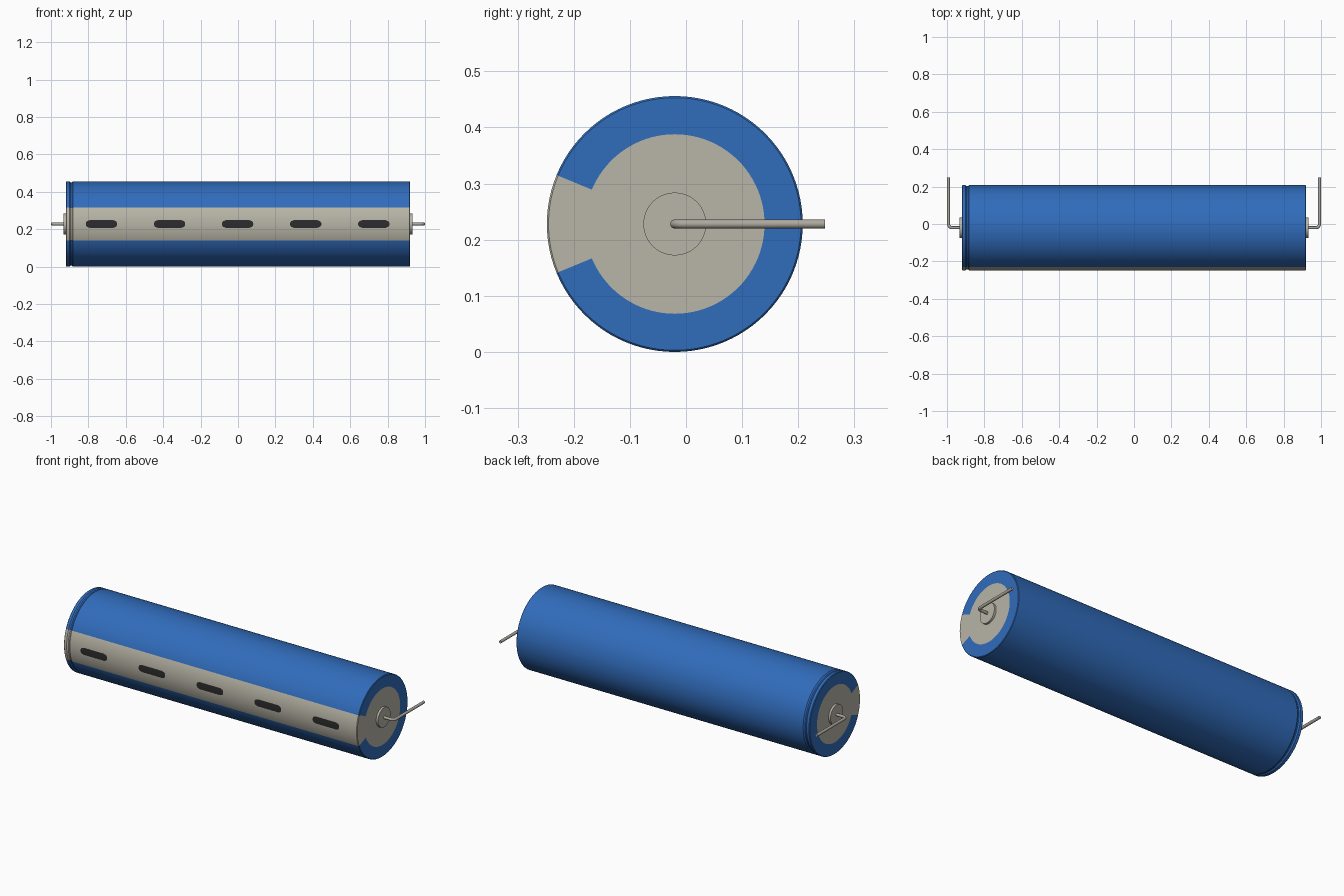
import bpy, bmesh
from math import sin, cos, pi, radians, atan2, hypot, sqrt
from mathutils import Vector, Matrix

cube = bpy.data.objects.get("Cube")
if cube:
    bpy.data.objects.remove(cube, do_unlink=True)

AXIS = Vector((0, -0.02, 0.228))   # centre of the can
R = 0.228                          # can radius
HALF = 0.92                        # half length of the can
DISC = 0.16                        # bare disc on each end
STRIPE = radians(22.5)             # half angle of the pale stripe


def material(name, colour):
    mat = bpy.data.materials.new(name)
    mat.use_nodes = True
    mat.diffuse_color = (*colour, 1)
    mat.node_tree.nodes["Principled BSDF"].inputs["Base Color"].default_value = (*colour, 1)
    return mat


blue = material("blue sleeve", (0.03, 0.15, 0.50))
pale = material("pale grey", (0.48, 0.46, 0.385))
dark = material("dark marking", (0.025, 0.025, 0.027))
metal = material("lead metal", (0.42, 0.395, 0.345))


def add_object(name, bm, mats):
    mesh = bpy.data.meshes.new(name)
    bm.to_mesh(mesh)
    bm.free()
    for mat in mats:
        mesh.materials.append(mat)
    obj = bpy.data.objects.new(name, mesh)
    obj.location = AXIS
    bpy.context.collection.objects.link(obj)
    bpy.ops.object.select_all(action="DESELECT")
    obj.select_set(True)
    bpy.context.view_layer.objects.active = obj
    bpy.ops.object.shade_smooth_by_angle(angle=radians(30))
    return obj


def revolve(profile, steps):
    """Spin (x, radius) points about the x axis, starting at the front."""
    bm = bmesh.new()
    verts = [bm.verts.new((x, -r, 0)) for x, r in profile]
    edges = [bm.edges.new(pair) for pair in zip(verts, verts[1:])]
    bmesh.ops.spin(bm, geom=verts + edges, cent=(0, 0, 0), axis=(1, 0, 0),
                   angle=2 * pi, steps=steps)
    bmesh.ops.remove_doubles(bm, verts=bm.verts, dist=1e-5)
    bmesh.ops.recalc_face_normals(bm, faces=bm.faces)
    return bm


# Can with a crimp groove near one end; stripe and end discs are pale
body = revolve([(-HALF, 0), (-HALF, DISC), (-HALF, R - 0.003), (-HALF + 0.003, R),
                (-0.902, R), (-0.895, R - 0.005), (-0.888, R - 0.005), (-0.881, R),
                (HALF - 0.003, R), (HALF, R - 0.003), (HALF, DISC), (HALF, 0)], 96)
for face in body.faces:
    c = face.calc_center_median()
    in_stripe = abs(atan2(c.z, -c.y)) < STRIPE
    in_disc = hypot(c.y, c.z) < DISC
    face.material_index = 1 if in_stripe or in_disc else 0
add_object("body", body, [blue, pale])

# Dark dashes: thin curved plates with rounded ends on the stripe
ROWS = 8
for i in range(5):
    bm = bmesh.new()
    mid = 0.364 * (i - 2) - 0.002
    rows = []
    for k in range(ROWS + 1):
        t = 2 * k / ROWS - 1
        ang = t * 0.02 / R
        half = 0.064 + 0.02 * sqrt(1 - t * t)
        y, z = -(R + 0.0015) * cos(ang), (R + 0.0015) * sin(ang)
        rows.append([bm.verts.new((mid + s * half, y, z)) for s in (-1, 1)])
    for low, high in zip(rows, rows[1:]):
        bm.faces.new((low[0], low[1], high[1], high[0]))
    add_object(f"stripe_dash_{i + 1}", bm, [dark])

# Raised button and bent wire lead on each end
WIRE = 0.008
BEND = 0.02
LEAD_X = 1 - WIRE
for side, label in ((1, "left"), (-1, "right")):
    button = revolve([(side * (HALF - 0.01), 0.056), (side * 0.932, 0.056),
                      (side * 0.932, 0)], 48)
    add_object(f"{label}_end_button", button, [pale])

    path = [Vector((0.925, 0, 0))]
    headings = [0]
    for k in range(9):
        a = k / 8 * pi / 2
        path.append(Vector((LEAD_X - BEND + BEND * sin(a), BEND - BEND * cos(a), 0)))
        headings.append(a)
    path.append(Vector((LEAD_X, 0.248 - AXIS.y, 0)))
    headings.append(pi / 2)

    bm = bmesh.new()
    rings = []
    for p, a in zip(path, headings):
        ring = []
        for j in range(16):
            b = 2 * pi * j / 16
            co = p + Matrix.Rotation(a, 3, "Z") @ Vector((0, WIRE * cos(b), WIRE * sin(b)))
            co.x *= side
            ring.append(bm.verts.new(co))
        rings.append(ring)
    for r0, r1 in zip(rings, rings[1:]):
        for j in range(16):
            n = (j + 1) % 16
            bm.faces.new((r0[j], r0[n], r1[n], r1[j]))
    bm.faces.new(rings[0])
    bm.faces.new(rings[-1])
    bmesh.ops.recalc_face_normals(bm, faces=bm.faces)
    add_object(f"{label}_lead", bm, [metal])
